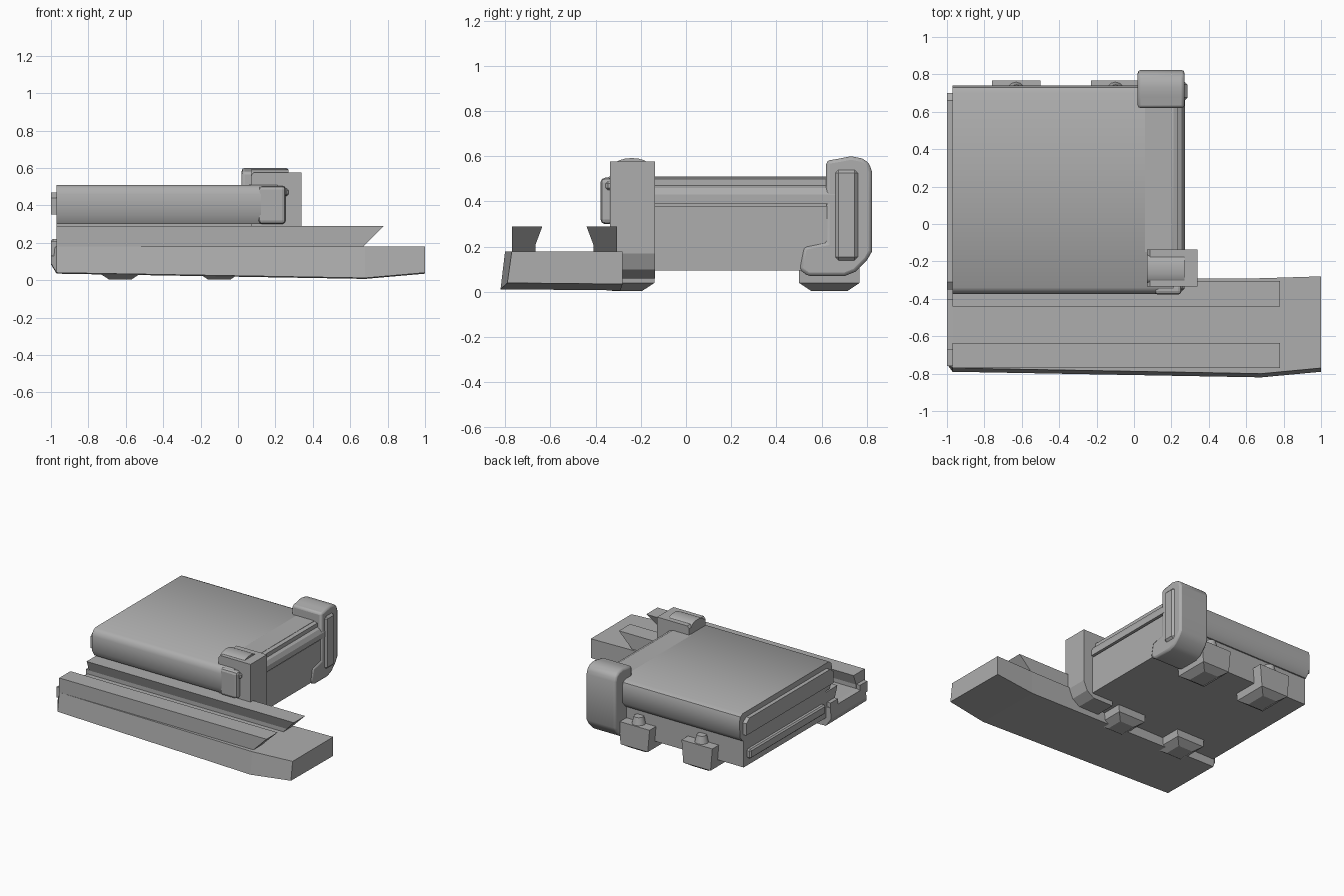
import bpy, bmesh, math
from mathutils import Vector

cube = bpy.data.objects.get("Cube")
if cube:
    bpy.data.objects.remove(cube, do_unlink=True)

grey = bpy.data.materials.new("plain grey")
grey.use_nodes = True
colour = (0.42, 0.42, 0.42, 1)
grey.diffuse_color = colour
grey.node_tree.nodes["Principled BSDF"].inputs["Base Color"].default_value = colour


def finish(name, bm, bevel=0, segments=2, smooth=False):
    bmesh.ops.recalc_face_normals(bm, faces=bm.faces)
    mesh = bpy.data.meshes.new(name)
    bm.to_mesh(mesh)
    bm.free()
    mesh.materials.append(grey)
    obj = bpy.data.objects.new(name, mesh)
    bpy.context.collection.objects.link(obj)
    if bevel:
        mod = obj.modifiers.new("edges", "BEVEL")
        mod.width, mod.segments = bevel, segments
    if smooth:
        bpy.ops.object.select_all(action="DESELECT")
        obj.select_set(True)
        bpy.context.view_layer.objects.active = obj
        bpy.ops.object.shade_smooth_by_angle(angle=math.radians(40))
    return obj


def box(name, x, y, z, **kw):
    """Box between the given pairs of limits."""
    bm = bmesh.new()
    bmesh.ops.create_cube(bm, size=1)
    for v in bm.verts:
        v.co = Vector(r[0] if c < 0 else r[1] for r, c in zip((x, y, z), v.co))
    return finish(name, bm, **kw)


def prism(name, points, axis, lo, hi, shift=None, **kw):
    """Extrude a profile along x or y; shift slants the far end with height."""
    bm = bmesh.new()
    rings = []
    for end in (lo, hi):
        ring = []
        for a, z in points:
            e = end + (shift(z) if shift and end == hi else 0)
            ring.append(bm.verts.new((e, a, z) if axis == "x" else (a, e, z)))
        rings.append(ring)
    bm.faces.new(rings[0])
    bm.faces.new(rings[1])
    n = len(points)
    for i in range(n):
        j = (i + 1) % n
        bm.faces.new((rings[0][i], rings[0][j], rings[1][j], rings[1][i]))
    return finish(name, bm, **kw)


# Long mounting rail: lofted slab, slightly bellied towards its plain end
bm = bmesh.new()
rings = []
for x, front, back, low, high in ((-1, -.75, -.32, .09, .17), (-.97, -.79, -.30, .04, .18),
                                 (.68, -.82, -.29, .012, .18), (1, -.79, -.28, .04, .18)):
    rings.append([bm.verts.new((x, y, z)) for y, z in
                  ((front, low), (back, low - .005), (back, high), (front + .02, high))])
for a, b in zip(rings, rings[1:]):
    for i in range(4):
        j = (i + 1) % 4
        bm.faces.new((a[i], a[j], b[j], b[i]))
bm.faces.new(rings[0])
bm.faces.new(rings[-1])
finish("rail_base", bm)

# Overhanging lips with slanted ends
for name, side in (("front_lip", 1), ("back_lip", -1)):
    outer = -.77 if side > 0 else -.305
    profile = [(outer, .17), (outer, .29), (outer + side * .135, .29),
               (outer + side * .105, .21), (outer + side * .105, .17)]
    prism(name, profile, "x", -.97, .66, lambda z: (z - .17))
    prism(name + "_cap", [(outer + side * .012, .13), (outer + side * .012, .21),
                          (outer + side * .1, .21), (outer + side * .1, .13)], "x", -1, -.96)

# Main body: lower case and rounded cover slab
box("lower_case", (-.97, .25), (-.30, .69), (.095, .34))
cover = [(-.34, .51), (-.365, .49), (-.375, .46), (-.375, .35), (-.345, .30),
         (.70, .30), (.735, .34), (.74, .46), (.73, .495), (.70, .51)]
prism("cover", cover, "x", -.97, .21, smooth=True)
end_cap = [(-.31, .47), (-.35, .44), (-.35, .35), (.70, .35), (.70, .44), (.66, .47)]
prism("cover_end", end_cap, "x", -1, -.96)
box("case_end", (-1, -.96), (-.26, .65), (.15, .22), bevel=.01, segments=1)

# Hinge strip along the open side, between the two brackets
strip = [(.04, .39), (.04, .50), (.06, .511), (.20, .511), (.235, .50), (.235, .47),
         (.255, .46), (.272, .43), (.272, .39)]
prism("hinge_strip", strip, "y", -.15, .66)
box("side_panel", (.22, .262), (-.15, .66), (.095, .38))

# Front bracket, curling under the case
front = [(.07, .25), (.07, .56), (.085, .577), (.34, .577), (.34, .17), (.31, .10),
         (.25, .06), (.08, .06), (.08, .12)]
prism("front_bracket", front, "y", -.335, -.137)
bm = bmesh.new()
bmesh.ops.create_cone(bm, cap_ends=True, segments=16, radius1=.075, radius2=.075, depth=.2)
for v in bm.verts:
    v.co = (.17 + v.co.z, -.24 + v.co.x, .562 + v.co.y * .4)
finish("front_bracket_crown", bm, smooth=True)
box("front_clip", (.11, .255), (-.378, -.32), (.30, .505), bevel=.02, segments=2)
box("front_clip_ridge", (.05, .27), (-.355, -.32), (.45, .49), bevel=.01, segments=1)

# Rear bracket, tall and rounded, with a tapering foot
rear = [(.62, .22), (.62, .58), (.68, .59), (.73, .60), (.78, .59), (.81, .57), (.823, .53),
        (.823, .18), (.80, .14), (.75, .09), (.70, .07), (.54, .07), (.50, .10), (.52, .20)]
prism("rear_bracket", rear, "x", .02, .27, bevel=.015, segments=2, smooth=True)
box("rear_bracket_rib", (.24, .285), (.66, .76), (.14, .54), bevel=.015, segments=1)

# Four feet with shallow pointed undersides
for row, y0, y1 in (("front", -.38, -.14), ("rear", .50, .768)):
    for side, x in (("right", -.63), ("left", -.10)):
        bm = bmesh.new()
        bmesh.ops.create_cube(bm, size=1)
        for v in bm.verts:
            w = .13 if v.co.z > 0 else .115
            v.co = (x + math.copysign(w, v.co.x), y0 if v.co.y < 0 else y1,
                    .21 if v.co.z > 0 else .04)
        bm.faces.ensure_lookup_table()
        under = min(bm.faces, key=lambda f: f.calc_center_median().z)
        tip = bmesh.ops.inset_individual(bm, faces=[under], thickness=.075)
        for v in under.verts:
            v.co.z = .005
        finish(f"{row}_{side}_foot", bm)
        # Small fastener between foot and case
        if row == "rear":
            bm = bmesh.new()
            bmesh.ops.create_cone(bm, cap_ends=True, segments=12, radius1=.05,
                                  radius2=.035, depth=.06)
            bmesh.ops.translate(bm, verts=bm.verts, vec=(x, .71, .235))
            finish(f"{side}_fastener", bm, smooth=True)
